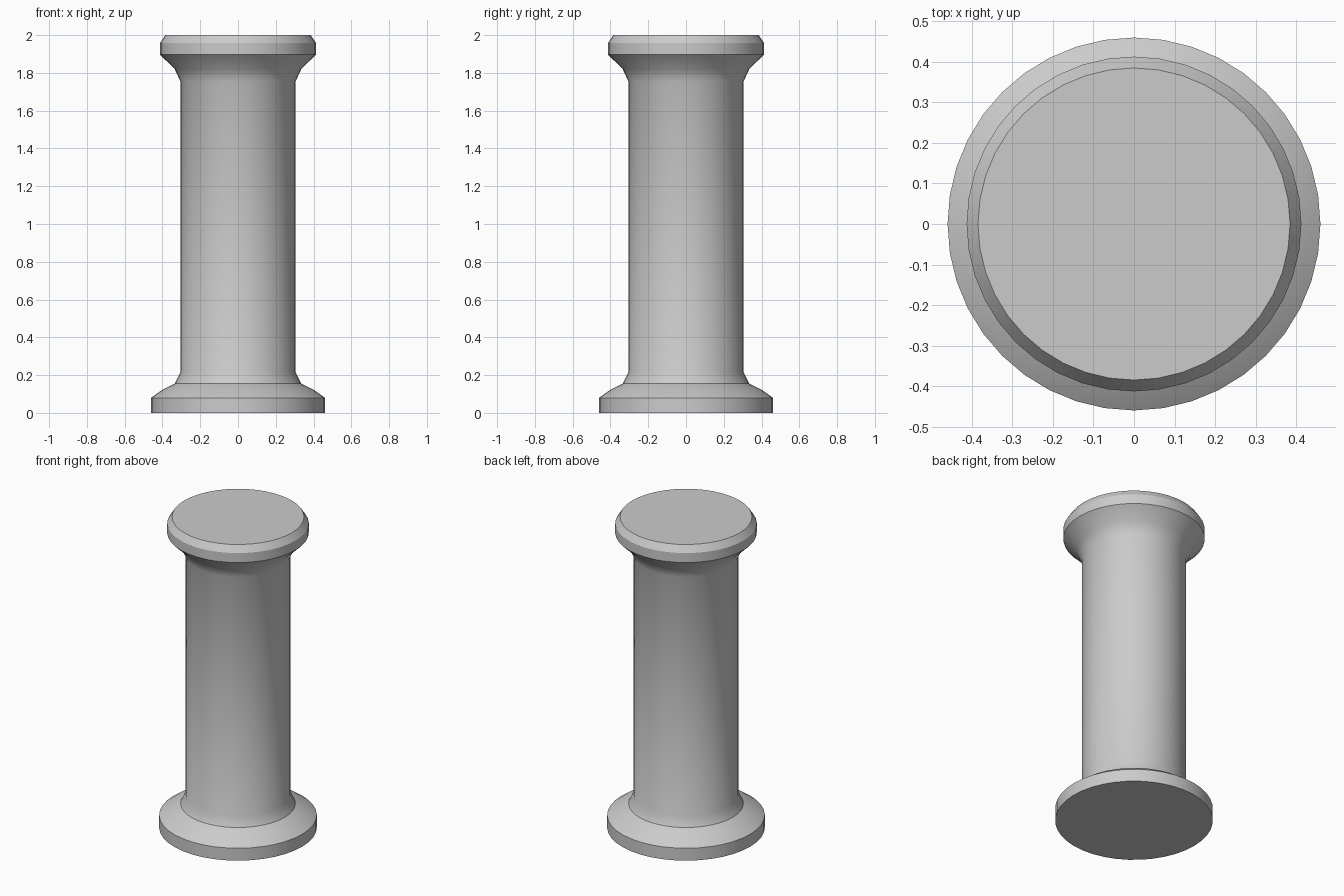
import bpy
import bmesh
from math import pi, radians
from mathutils import Matrix

cube = bpy.data.objects.get("Cube")
if cube:
    bpy.data.objects.remove(cube, do_unlink=True)

SIDES = 40

# Stone colour
stone = bpy.data.materials.new("grey_stone")
stone.use_nodes = True
colour = (0.6, 0.6, 0.6, 1)
stone.diffuse_color = colour
stone.node_tree.nodes["Principled BSDF"].inputs["Base Color"].default_value = colour


def lathe(name, profile):
    """Turn a (radius, height) profile around z and close both ends."""
    bm = bmesh.new()
    rings = []
    for radius, height in profile:
        ring = bmesh.ops.create_circle(
            bm, segments=SIDES, radius=radius,
            matrix=Matrix.Translation((0, 0, height)))["verts"]
        rings.append(ring)
    for low, high in zip(rings, rings[1:]):
        for i in range(SIDES):
            j = (i + 1) % SIDES
            bm.faces.new((low[i], low[j], high[j], high[i]))
    bm.faces.new(rings[0])
    bm.faces.new(rings[-1])
    bmesh.ops.recalc_face_normals(bm, faces=bm.faces)
    mesh = bpy.data.meshes.new(name)
    bm.to_mesh(mesh)
    bm.free()
    mesh.materials.append(stone)
    obj = bpy.data.objects.new(name, mesh)
    bpy.context.collection.objects.link(obj)
    return obj


# Outline from the foot up: plinth, sloped base, shaft, flare, chamfered cap
plinth = [(0.46, 0), (0.46, 0.08)]
base_slope = [(0.40, 0.123), (0.335, 0.155)]
shaft = [(0.305, 0.215), (0.305, 1.755)]
flare = [(0.335, 1.82), (0.413, 1.897)]
cap = [(0.413, 1.958), (0.385, 2.0)]
column = lathe("column", plinth + base_slope + shaft + flare + cap)

bpy.ops.object.select_all(action="DESELECT")
column.select_set(True)
bpy.context.view_layer.objects.active = column
bpy.ops.object.shade_smooth_by_angle(angle=radians(30))
